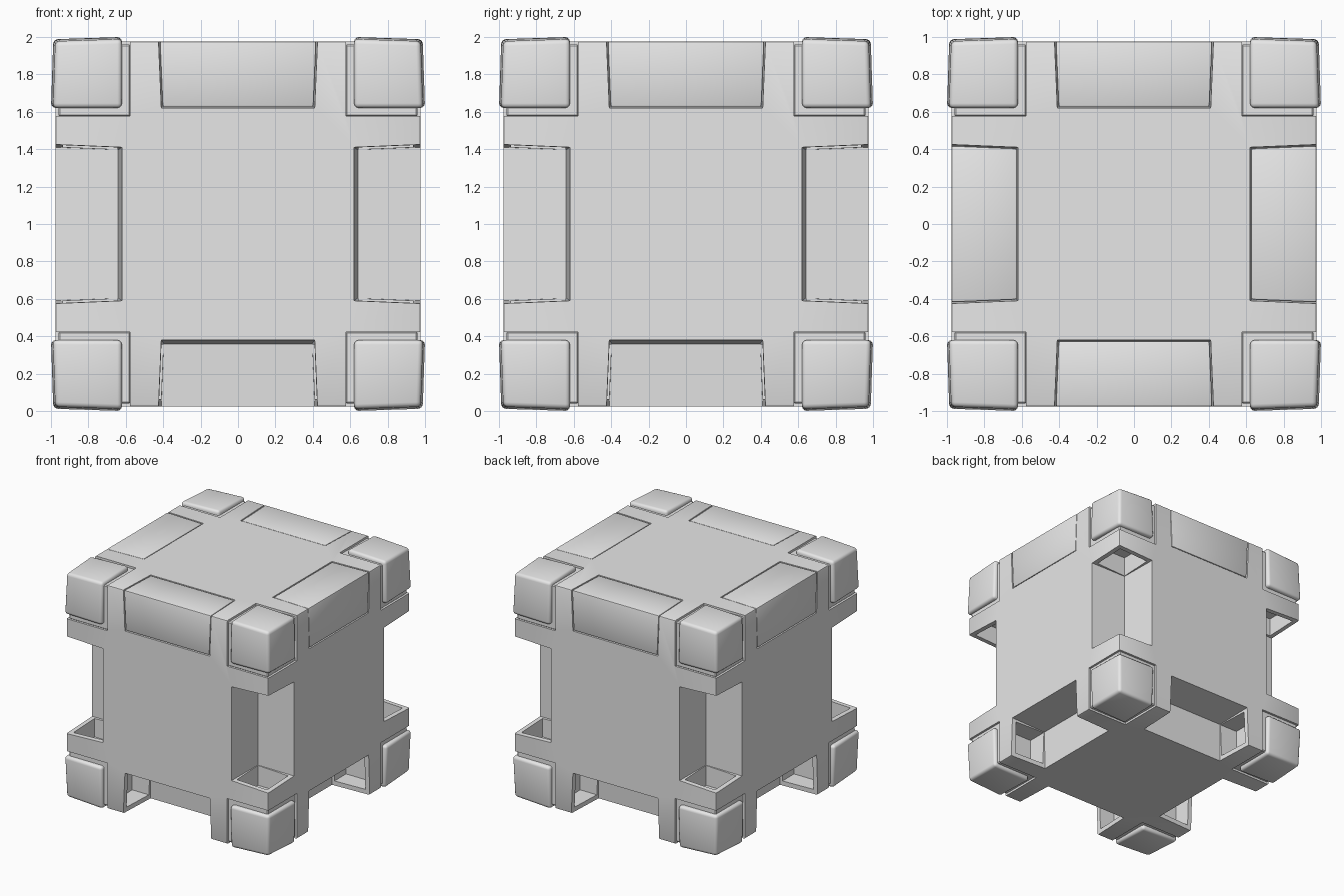
import bpy, bmesh
from itertools import product
from mathutils import Vector

old = bpy.data.objects.get("Cube")
if old:
    bpy.data.objects.remove(old, do_unlink=True)

grey = bpy.data.materials.new("plain_grey")
grey.use_nodes = True
grey.diffuse_color = (0.8, 0.8, 0.8, 1)
grey.node_tree.nodes["Principled BSDF"].inputs["Base Color"].default_value = (0.8, 0.8, 0.8, 1)

HALF = 0.975     # half size of the main box
INNER = 0.62     # where notches and corner caps begin
SIGNS = (-1, 1)
CORNERS = list(product(SIGNS, repeat=3))
EDGES = list(product(range(3), SIGNS, SIGNS))


def add_hexa(bm, points):
    """Six-sided solid from eight points in binary order."""
    v = [bm.verts.new(p) for p in points]
    for quad in ((0, 1, 3, 2), (4, 6, 7, 5), (0, 4, 5, 1),
                 (2, 3, 7, 6), (0, 2, 6, 4), (1, 5, 7, 3)):
        bm.faces.new([v[i] for i in quad])


def make_object(name, bm, bevel=0, segments=2):
    bmesh.ops.recalc_face_normals(bm, faces=bm.faces[:])
    if bevel:
        bmesh.ops.bevel(bm, geom=bm.edges[:], offset=bevel, segments=segments,
                        profile=0.5, affect='EDGES')
    mesh = bpy.data.meshes.new(name)
    bm.to_mesh(mesh)
    bm.free()
    mesh.materials.append(grey)
    obj = bpy.data.objects.new(name, mesh)
    obj.location.z = 1
    bpy.context.collection.objects.link(obj)
    return obj


def activate(obj):
    bpy.ops.object.select_all(action='DESELECT')
    obj.select_set(True)
    bpy.context.view_layer.objects.active = obj


def add_box(bm, signs, low, high):
    """Box in one corner, between two distances from the centre."""
    add_hexa(bm, [[s * (high if o else low) for s, o in zip(signs, out)]
                  for out in product((0, 1), repeat=3)])


def add_edge_block(bm, edge, high, gap=0.0):
    """Flared block along one box edge, with slightly drafted walls."""
    axis, sa, sb = edge
    points = []
    for end, oa, ob in product(SIGNS, (0, 1), (0, 1)):
        draft = 0.02 * (high - INNER) / (HALF - INNER)
        a = high if oa else INNER + gap + (0.02 if not ob else 0.02 - draft)
        b = high if ob else INNER + gap + (0.02 if not oa else 0.02 - draft)
        length = 0.395 + 0.042 * (a + b - 2 * INNER) - gap
        p = [sa * a, sb * b]
        p.insert(axis, end * length)
        points.append(p)
    add_hexa(bm, points)


def add_pocket(bm, edge):
    """Straight bar that hollows the bracket ends beside a notch."""
    axis, sa, sb = edge
    points = []
    for end, a, b in product(SIGNS, (0.645, 0.935), (0.645, 0.935)):
        p = [sa * a, sb * b]
        p.insert(axis, end * 0.57)
        points.append(p)
    add_hexa(bm, points)


def is_top(edge):
    axis, sa, sb = edge
    return axis != 2 and sb > 0


# Main box with softened edges
bm = bmesh.new()
bmesh.ops.create_cube(bm, size=2 * HALF)
body = make_object("body", bm, 0.012)

# Cutters: edge notches, bracket pockets and corner seats
notches, pockets, seats = bmesh.new(), bmesh.new(), bmesh.new()
for edge in EDGES:
    add_edge_block(notches, edge, 1.1)
    if not is_top(edge):
        add_pocket(pockets, edge)
for corner in CORNERS:
    add_box(seats, corner, 0.578, 1.1)

for name, cutter_bm in (("notch_cutter", notches), ("pocket_cutter", pockets),
                        ("seat_cutter", seats)):
    cutter = make_object(name, cutter_bm)
    cutter.hide_render = True
    mod = body.modifiers.new(name, 'BOOLEAN')
    mod.operation = 'DIFFERENCE'
    mod.solver = 'EXACT'
    mod.object = cutter
    activate(body)
    bpy.ops.object.modifier_apply(modifier=name)
    bpy.data.objects.remove(cutter, do_unlink=True)
activate(body)
bpy.ops.object.shade_smooth_by_angle(angle=0.6)

# Recessed collars and rounded, slightly tapered corner caps
for corner in CORNERS:
    sx, sy, sz = corner
    place = "_".join(("top" if sz > 0 else "bottom", "front" if sy < 0 else "back",
                      "left" if sx > 0 else "right"))
    bm = bmesh.new()
    add_box(bm, corner, 0.574, 0.96)
    make_object("collar_" + place, bm, 0.008, 1)

    bm = bmesh.new()
    points = []
    for out in product((0, 1), repeat=3):
        outer = 1.0 - 0.012 * (sum(out) - 1)
        points.append(Vector([s * (outer if o else INNER) for s, o in zip(corner, out)]))
    add_hexa(bm, points)
    cap = make_object("corner_cap_" + place, bm, 0.025, 3)
    activate(cap)
    bpy.ops.object.shade_smooth_by_angle(angle=0.6)

# Cover plates filling the notches along the top edges
for edge in filter(is_top, EDGES):
    axis, side, _ = edge
    if axis == 0:
        place = "front" if side < 0 else "back"
    else:
        place = "left" if side > 0 else "right"
    bm = bmesh.new()
    add_edge_block(bm, edge, HALF, 0.006)
    plate = make_object("top_plate_" + place, bm, 0.01)
    activate(plate)
    bpy.ops.object.shade_smooth_by_angle(angle=0.6)
